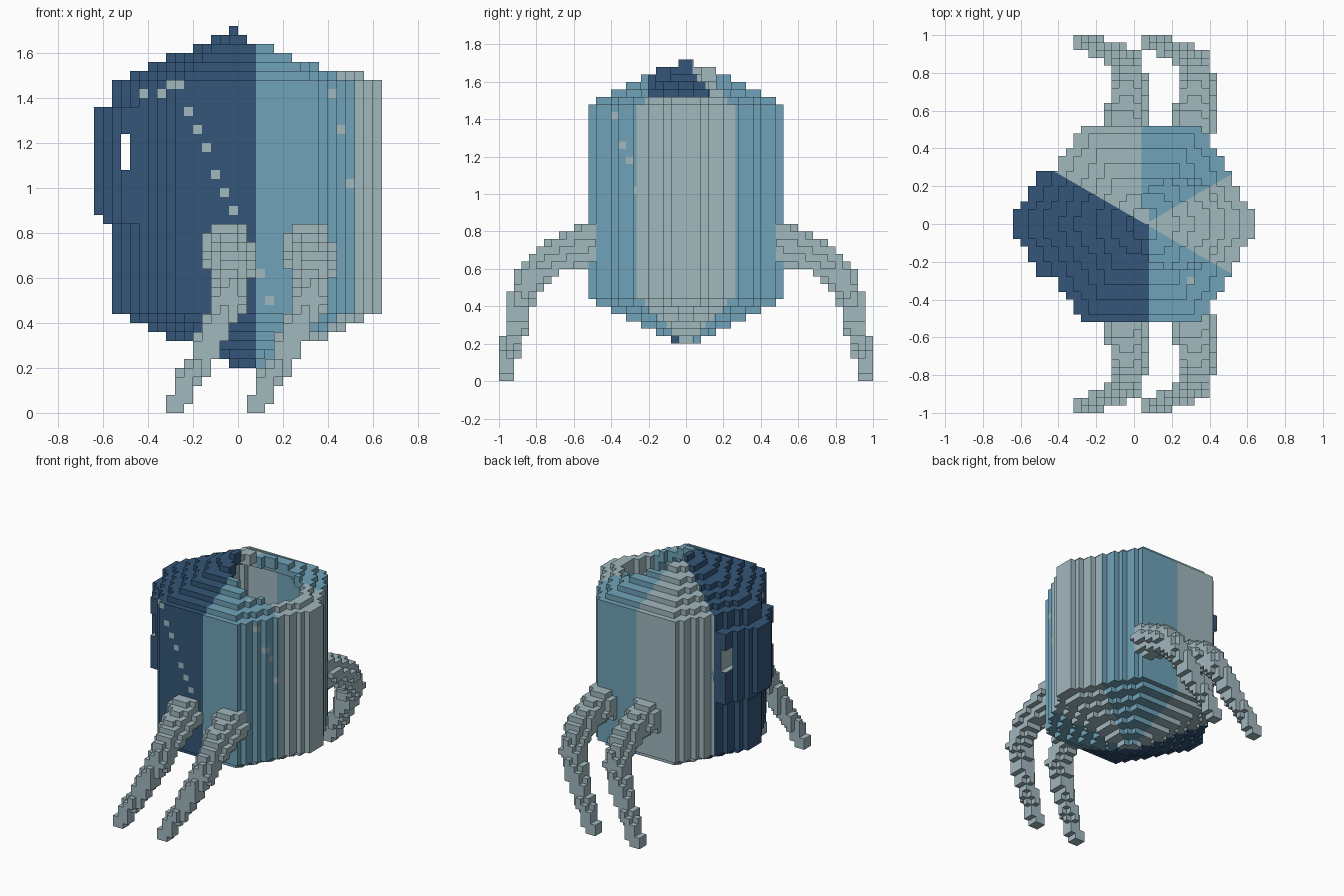
import bpy, bmesh, math
from mathutils import Vector

cube = bpy.data.objects.get("Cube")
if cube:
    bpy.data.objects.remove(cube, do_unlink=True)

S = 0.04                     # block size
CX = 0.04                    # centre of the hexagonal body in x
Z_LOW, Z_HIGH = 0.44, 1.48   # straight part of the body


def make_material(name, rgb):
    lin = [((c / 255 + 0.055) / 1.055) ** 2.4 for c in rgb] + [1.0]
    m = bpy.data.materials.new(name)
    m.use_nodes = True
    m.diffuse_color = lin
    bsdf = m.node_tree.nodes["Principled BSDF"]
    bsdf.inputs["Base Color"].default_value = lin
    bsdf.inputs["Roughness"].default_value = 0.8
    return m


MATS = [make_material("dark blue", (52, 86, 120)),
        make_material("light blue", (112, 163, 185)),
        make_material("pale grey", (161, 184, 190))]
DARK, BLUE, GREY = 0, 1, 2


def fill(test, lo, hi):
    """Set of grid cells whose centres pass the test."""
    r = [range(round(a / S), round(b / S)) for a, b in zip(lo, hi)]
    return {(i, j, k) for i in r[0] for j in r[1] for k in r[2]
            if test((i + .5) * S, (j + .5) * S, (k + .5) * S)}


def build(name, cells, paint, cuts=()):
    """Mesh the outside of a set of cells, cut it along colour borders, paint it."""
    bm = bmesh.new()
    verts = {}

    def vert(p):
        if p not in verts:
            verts[p] = bm.verts.new([c * S for c in p])
        return verts[p]

    for c in cells:
        for axis in range(3):
            u, v = (axis + 1) % 3, (axis + 2) % 3
            for side in (0, 1):
                n = list(c)
                n[axis] += 2 * side - 1
                if tuple(n) in cells:
                    continue
                loop = []
                for du, dv in ((0, 0), (1, 0), (1, 1), (0, 1)):
                    p = list(c)
                    p[axis] += side
                    p[u] += du
                    p[v] += dv
                    loop.append(vert(tuple(p)))
                bm.faces.new(loop if side else loop[::-1])
    for angle in cuts:
        a = math.radians(angle)
        bmesh.ops.bisect_plane(bm, geom=bm.verts[:] + bm.edges[:] + bm.faces[:], dist=1e-5,
                               plane_co=(0.06, 0, 0), plane_no=(-math.sin(a), math.cos(a), 0))
    bm.normal_update()
    for f in bm.faces:
        f.material_index = paint(f.calc_center_median())
    me = bpy.data.meshes.new(name)
    bm.to_mesh(me)
    bm.free()
    for m in MATS:
        me.materials.append(m)
    ob = bpy.data.objects.new(name, me)
    bpy.context.collection.objects.link(ob)
    return ob


# Hollow hexagonal body with stepped caps and a round opening in the roof
def hexagon(x, y):
    return max(abs(x - CX) + abs(y) / math.sqrt(3), abs(y) / math.cos(math.pi / 6))


def radius(z):
    over = max(Z_LOW - z, z - Z_HIGH)
    return 0.62 if over < 0 else 0.63 - 0.09 * math.ceil(over / S)


def in_slot(x, z):
    return -0.525 < x < -0.475 and 1.075 < z < 1.245


def in_body(x, y, z):
    h, r = hexagon(x, y), radius(z)
    if h > r or in_slot(x, z):
        return False
    if h < r - 0.16:
        return False
    return not (z > 1.4 and math.hypot(x - 0.24, y) < 0.24)


# Speckles on the outside of the body
DOTS = [Vector(p) for p in (
    (-.22, -.52, 1.34), (-.18, -.52, 1.26), (-.14, -.52, 1.18), (-.10, -.52, 1.06),
    (-.06, -.52, .98), (-.02, -.52, .90), (.10, -.52, .62), (.14, -.52, .50),
    (-.42, -.26, 1.42), (-.34, -.42, 1.42), (-.30, -.48, 1.46), (-.26, -.52, 1.46),
    (.42, -.38, 1.42), (.46, -.34, 1.26), (.48, -.30, 1.18), (.50, -.26, 1.02),
    (.30, -.30, 1.56), (-.40, .23, .52), (-.46, .16, .78))]


def sector_paint(p):
    if in_slot(p.x, p.z):
        return GREY
    if any((p - d).length < 0.027 for d in DOTS):
        return GREY
    if p.y < 0 and p.x < 0.08 and p.x > 0.02:
        return DARK
    if p.y > 0.06 and 0.04 < p.x < 0.07:
        return BLUE
    if p.y > 0.06 and 0 < p.x < 0.04:
        return GREY
    a = math.degrees(math.atan2(p.y, p.x - 0.06))
    if abs(a) < 30:
        return GREY
    if -90 < a < 90:
        return BLUE
    return GREY if 90 <= a < 150 else DARK


build("body", fill(in_body, (-.68, -.6, .16), (.72, .6, 1.72)), sector_paint, (30, -30, 150))


# Raised panel wrapped round the dark corner, with a slot through it
def in_panel(x, y, z):
    if x > -0.40 or abs(y) > 0.28 or in_slot(x, z):
        return False
    low = 0.88 if x < -0.60 else 0.84
    return 0.60 < hexagon(x, y) <= 0.70 and low < z < 1.36


build("side_panel", fill(in_panel, (-.64, -.28, .8), (-.4, .28, 1.4)),
      lambda p: GREY if in_slot(p.x, p.z) else DARK)

# Tapering bent legs: points along the leg with thickness
LEG = [((-.07, .43, .74), .125), ((-.05, .54, .73), .115), ((-.03, .66, .69), .095),
       ((-.02, .78, .61), .085), ((-.04, .865, .50), .075), ((-.13, .91, .30), .062),
       ((-.24, .95, .12), .05), ((-.28, .96, 0), .042)]


def in_leg(x, y, z):
    p = Vector((x, y, z))
    for (a, ra), (b, rb) in zip(LEG, LEG[1:]):
        a, b = Vector(a), Vector(b)
        t = min(1, max(0, (p - a).dot(b - a) / (b - a).length_squared))
        if (p - a.lerp(b, t)).length < ra + (rb - ra) * t:
            return True
    return False


leg_cells = fill(in_leg, (-.4, .4, 0), (.2, 1.0, .92))
for side, shift in (("right", 0), ("left", 9)):
    back = {(i + shift, j, k) for i, j, k in leg_cells}
    front = {(i, -1 - j, k) for i, j, k in back}
    build("back_leg_" + side, back, lambda p: GREY)
    build("front_leg_" + side, front, lambda p: GREY)
